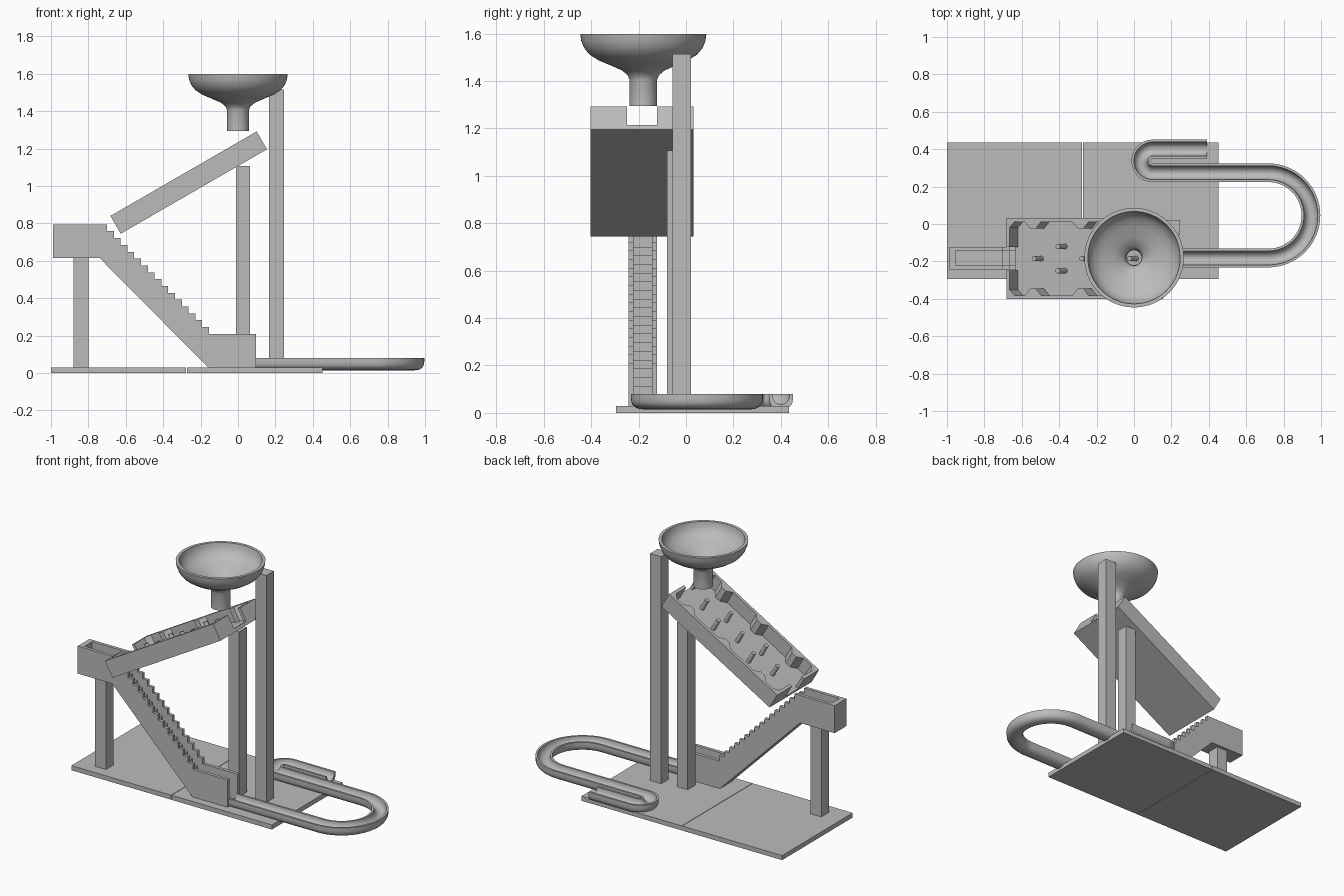
import bpy
import bmesh
from math import sin, cos, pi, radians
from mathutils import Matrix, Vector

cube = bpy.data.objects.get("Cube")
if cube:
    bpy.data.objects.remove(cube)

grey = bpy.data.materials.new("plain_grey")
grey.use_nodes = True
COLOUR = (0.5, 0.5, 0.5, 1)
grey.diffuse_color = COLOUR
grey.node_tree.nodes["Principled BSDF"].inputs["Base Color"].default_value = COLOUR

FLAT = Matrix.Identity(4)
SIDE = Matrix(((1, 0, 0, 0), (0, 0, 1, 0), (0, 1, 0, 0), (0, 0, 0, 1)))  # profile in x, z


def finish(name, bm, smooth=False):
    bmesh.ops.recalc_face_normals(bm, faces=bm.faces[:])
    mesh = bpy.data.meshes.new(name)
    bm.to_mesh(mesh)
    bm.free()
    mesh.materials.append(grey)
    ob = bpy.data.objects.new(name, mesh)
    bpy.context.collection.objects.link(ob)
    if smooth:
        bpy.ops.object.select_all(action='DESELECT')
        ob.select_set(True)
        bpy.context.view_layer.objects.active = ob
        bpy.ops.object.shade_smooth_by_angle(angle=radians(35))
    return ob


def prism(name, outline, low, high, matrix=FLAT):
    """Extrude a flat outline from low to high, then place it."""
    bm = bmesh.new()
    face = bm.faces.new([bm.verts.new((a, b, low)) for a, b in outline])
    out = bmesh.ops.extrude_face_region(bm, geom=[face])
    for v in out["geom"]:
        if isinstance(v, bmesh.types.BMVert):
            v.co.z = high
    bm.transform(matrix)
    return finish(name, bm)


def box(name, x, y, z, matrix=FLAT):
    outline = [(x[0], y[0]), (x[1], y[0]), (x[1], y[1]), (x[0], y[1])]
    return prism(name, outline, z[0], z[1], matrix)


# Base plates and posts
box("base_plate_right", (-1, -0.277), (-0.295, 0.435), (0, 0.03))
box("base_plate_left", (-0.274, 0.452), (-0.295, 0.435), (0, 0.03))
box("stair_post", (-0.88, -0.80), (-0.222, -0.142), (0.03, 0.615))
box("tray_post", (-0.012, 0.065), (-0.08, 0), (0.03, 1.107))
box("funnel_post", (0.165, 0.245), (-0.057, 0.021), (0.03, 1.515))


# Stepped trough: two stepped walls with a lower stepped channel between
STEP_X, STEP_Z = 0.0363, 0.0366


def stair_outline(top, steps):
    pts = [(-0.74, 0.615), (-0.99, 0.615), (-0.99, top)]
    x, z = -0.70, top
    for _ in range(steps):
        pts += [(x, z), (x, z - STEP_Z)]
        x, z = x + STEP_X, z - STEP_Z
    return pts + [(0.095, z), (0.095, 0.03), (-0.16, 0.03)]


prism("stair_wall_front", stair_outline(0.795, 16), -0.243, -0.222, SIDE)
prism("stair_wall_back", stair_outline(0.795, 16), -0.143, -0.122, SIDE)
prism("stair_channel", stair_outline(0.70, 18), -0.222, -0.143, SIDE)
box("stair_end_wall", (-0.99, -0.955), (-0.222, -0.143), (0.70, 0.795))

# Sloping tray: local x runs uphill, z is normal to the floor
LENGTH, HALF, WALL, DEEP = 0.903, 0.217, 0.02, 0.11
TRAY = Matrix.Translation((-0.627, -0.185, 0.745)) @ Matrix.Rotation(radians(-30), 4, 'Y')
box("tray_floor", (0, LENGTH), (-HALF, HALF), (0, WALL), TRAY)

SLOT, CORNER = 0.063, 0.03
PITCH, FIRST = 0.147, 0.163
inner = HALF - WALL
for side, label in ((1, "back"), (-1, "front")):
    pts = [(LENGTH, SLOT), (LENGTH, HALF), (0, HALF), (0, SLOT), (WALL, SLOT),
           (WALL, inner - CORNER), (WALL + CORNER, inner)]
    for i in range(3):
        u = FIRST + 2 * i * PITCH
        pts += [(u - 0.05, inner), (u - 0.018, inner - 0.036),
                (u + 0.018, inner - 0.036), (u + 0.05, inner)]
    pts += [(LENGTH - WALL - CORNER, inner), (LENGTH - WALL, inner - CORNER),
            (LENGTH - WALL, SLOT)]
    prism("tray_wall_" + label, [(u, v * side) for u, v in pts], WALL, DEEP, TRAY)

# Pegs alternate one and two per row
bm = bmesh.new()
for row in range(5):
    for v in ((0.0,) if row % 2 == 0 else (-0.065, 0.065)):
        place = TRAY @ Matrix.Translation((FIRST + row * PITCH, v, 0.055))
        bmesh.ops.create_cone(bm, cap_ends=True, segments=16, radius1=0.014,
                              radius2=0.014, depth=0.085, matrix=place)
finish("tray_pegs", bm, True)

# Funnel: closed wall profile spun round its axis
OUTER = [(0.058, 1.295), (0.058, 1.405), (0.066, 1.425), (0.09, 1.445), (0.14, 1.467),
         (0.19, 1.488), (0.227, 1.512), (0.25, 1.54), (0.262, 1.57), (0.266, 1.598)]
INNER = [(0.247, 1.598), (0.242, 1.57), (0.228, 1.545), (0.205, 1.522), (0.165, 1.502),
         (0.11, 1.48), (0.06, 1.455), (0.042, 1.43), (0.04, 1.295)]
bm = bmesh.new()
ring = [bm.verts.new((r, 0, z)) for r, z in OUTER + INNER]
edges = [bm.edges.new((ring[i - 1], ring[i])) for i in range(len(ring))]
bmesh.ops.spin(bm, geom=ring + edges, cent=(0, 0, 0), axis=(0, 0, 1),
               angle=2 * pi, steps=64)
bmesh.ops.remove_doubles(bm, verts=bm.verts[:], dist=0.0005)
bmesh.ops.translate(bm, verts=bm.verts[:], vec=(0, -0.18, 0))
finish("funnel", bm, True)


# Winding track: U section swept along straights and two hairpins
def arc(cx, cy, r, start, end, n):
    return [(cx + r * cos(start + (end - start) * i / n),
             cy + r * sin(start + (end - start) * i / n)) for i in range(n + 1)]


path = ([(0.09, -0.182)] + arc(0.718, 0.046, 0.228, -pi / 2, pi / 2, 32)
        + arc(0.1, 0.3375, 0.0635, 1.5 * pi, pi / 2, 24) + [(0.39, 0.401)])

TOP, BOTTOM, WIDE, GROOVE = 0.08, 0.015, 0.05, 0.037
section = [(-WIDE, TOP)]
for i in range(13):  # rounded underside
    a = pi * i / 12
    section.append((-WIDE * cos(a), TOP - 0.02 - (TOP - 0.02 - BOTTOM) * sin(a) ** 0.8))
section.append((WIDE, TOP))
for i in range(13):  # round groove
    a = pi * i / 12
    section.append((GROOVE * cos(a), TOP - 0.045 * sin(a)))

bm = bmesh.new()
rings = []
for i, p in enumerate(path):
    before = Vector(path[max(i - 1, 0)])
    after = Vector(path[min(i + 1, len(path) - 1)])
    # tangents at straight ends stay along x
    d = (Vector(p) - before).normalized() if i else (after - Vector(p)).normalized()
    if 0 < i < len(path) - 1:
        d = (d + (after - Vector(p)).normalized()).normalized()
    rings.append([bm.verts.new((p[0] + d.y * s, p[1] - d.x * s, z)) for s, z in section])
n = len(section)
for a, b in zip(rings, rings[1:]):
    for k in range(n):
        bm.faces.new((a[k - 1], a[k], b[k], b[k - 1]))
bm.faces.new(rings[0])
bm.faces.new(rings[-1])
finish("winding_track", bm, True)
